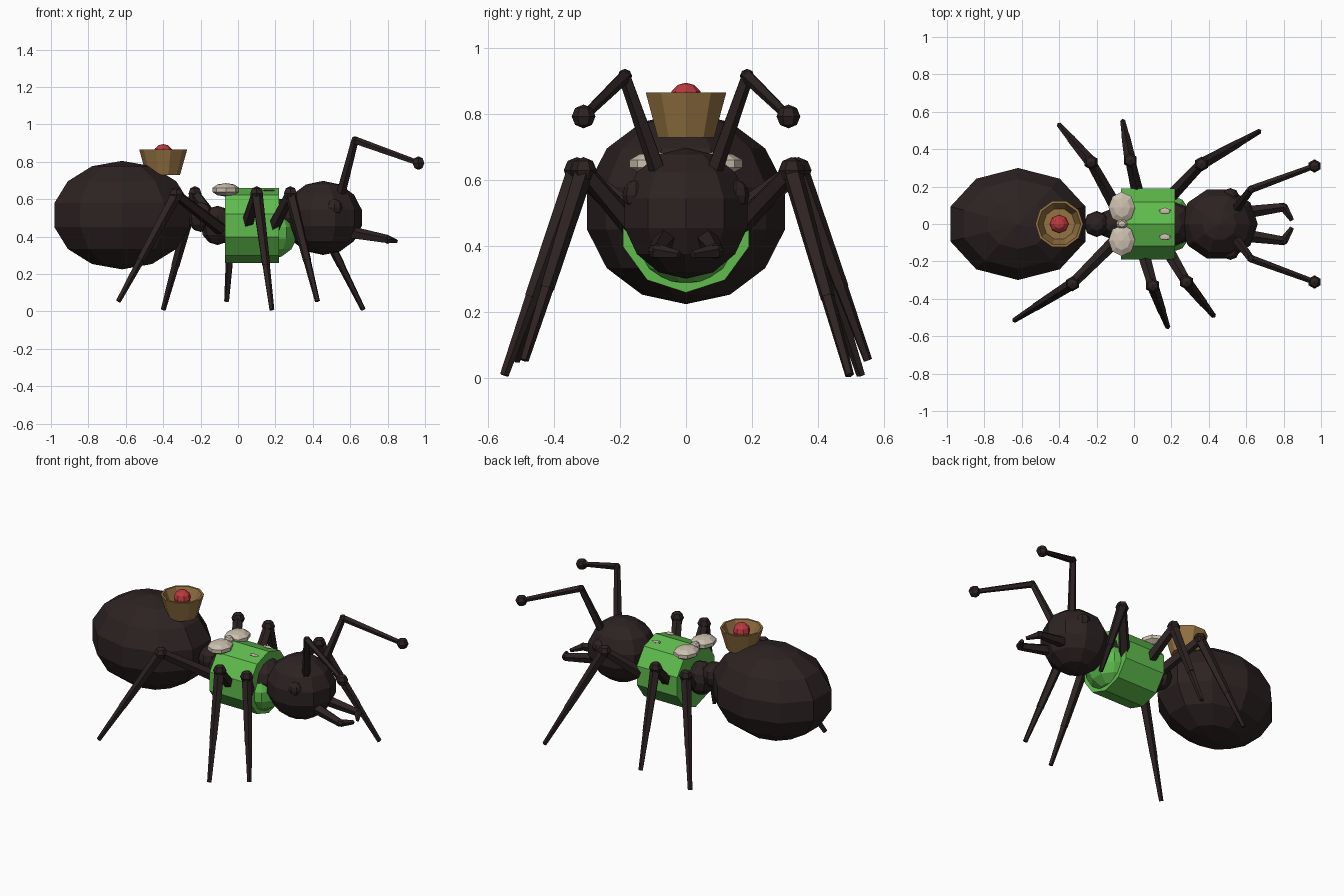
import bpy, bmesh, math
from mathutils import Vector, Matrix

if "Cube" in bpy.data.objects:
    bpy.data.objects.remove(bpy.data.objects["Cube"])


def material(name, rgb):
    m = bpy.data.materials.new(name)
    m.diffuse_color = (*rgb, 1)
    m.use_nodes = True
    m.node_tree.nodes["Principled BSDF"].inputs["Base Color"].default_value = m.diffuse_color
    return m


DARK = material("dark brown shell", (0.026, 0.016, 0.016))
GREEN = material("green shirt", (0.115, 0.50, 0.075))
GOLD = material("dull gold", (0.30, 0.17, 0.055))
RED = material("red gem", (0.50, 0.042, 0.05))
CREAM = material("cream", (0.60, 0.53, 0.43))


def finish(bm, name, mat):
    bmesh.ops.recalc_face_normals(bm, faces=bm.faces)
    me = bpy.data.meshes.new(name)
    bm.to_mesh(me)
    bm.free()
    me.materials.append(mat)
    ob = bpy.data.objects.new(name, me)
    bpy.context.collection.objects.link(ob)
    return ob


def ball(name, centre, radii, mat, segs=10, rings=7, turn=0):
    bm = bmesh.new()
    bmesh.ops.create_uvsphere(bm, u_segments=segs, v_segments=rings, radius=1,
                              matrix=Matrix.Rotation(math.radians(turn), 4, 'Z'))
    bmesh.ops.scale(bm, vec=radii, verts=bm.verts)
    bmesh.ops.translate(bm, vec=centre, verts=bm.verts)
    return finish(bm, name, mat)


def add_rod(bm, a, b, r1, r2, sides=5):
    a, b = Vector(a), Vector(b)
    d = b - a
    m = Matrix.Translation((a + b) / 2) @ d.to_track_quat('Z', 'Y').to_matrix().to_4x4()
    bmesh.ops.create_cone(bm, cap_ends=True, segments=sides, radius1=r1, radius2=r2,
                          depth=d.length, matrix=m)


def add_joint(bm, p, r):
    bmesh.ops.create_uvsphere(bm, u_segments=6, v_segments=4, radius=r,
                              matrix=Matrix.Translation(p))


# Body: abdomen, waist beads, thorax, neck and head
ball("abdomen", (-0.62, 0, 0.515), (0.39, 0.307, 0.29), DARK)
ball("rear_waist", (-0.2, 0, 0.505), (0.07, 0.07, 0.08), DARK, 8, 6)
ball("front_waist", (-0.11, 0, 0.46), (0.09, 0.085, 0.105), DARK, 8, 6)
ball("neck", (0.19, 0, 0.5), (0.13, 0.13, 0.11), DARK, 8, 6)
ball("head", (0.455, 0, 0.5), (0.212, 0.2, 0.198), DARK, turn=18)

# Shirt: ten-sided barrel along the body, with a rounded chest
bm = bmesh.new()
bmesh.ops.create_cone(bm, cap_ends=True, segments=10, radius1=0.2, radius2=0.2, depth=0.29,
                      matrix=Matrix.Translation((0.075, 0, 0.46)) @ Matrix.Rotation(math.pi / 2, 4, 'Y')
                      @ Matrix.Rotation(math.radians(18), 4, 'Z'))
finish(bm, "shirt", GREEN)
ball("shirt_chest", (0.17, 0, 0.42), (0.155, 0.165, 0.14), GREEN, 10, 7)

# Bow on the back: two lobes and a knot
for s, side in ((-1, "right"), (1, "left")):
    ball(side + "_bow_lobe", (-0.065, 0.088 * s, 0.65), (0.075, 0.088, 0.036), CREAM, 8, 5)
    ball(side + "_shirt_button", (0.165, 0.07 * s, 0.648), (0.035, 0.018, 0.005), CREAM, 5, 4)
ball("bow_knot", (-0.065, 0, 0.655), (0.033, 0.028, 0.03), CREAM, 8, 5)

# Crown: flared cup lathed from a profile, with a gem inside
bm = bmesh.new()
profile = [(0.09, 0.73), (0.128, 0.865), (0.115, 0.865), (0.085, 0.79)]
loops = [[bm.verts.new((-0.4 + r * math.cos(i * math.tau / 10), r * math.sin(i * math.tau / 10), z))
          for i in range(10)] for r, z in profile]
for lo, hi in zip(loops, loops[1:]):
    for i in range(10):
        j = (i + 1) % 10
        bm.faces.new((lo[i], lo[j], hi[j], hi[i]))
bm.faces.new(loops[0])
bm.faces.new(loops[-1])
finish(bm, "crown", GOLD)
ball("crown_gem", (-0.4, 0, 0.845), (0.052, 0.05, 0.05), RED, 8, 6)

# Legs: hip, knee and foot positions in mid stride
legs = {
    "right_rear_leg": ((-0.09, -0.08, 0.44), (-0.33, -0.32, 0.625), (-0.64, -0.515, 0.055)),
    "right_middle_leg": ((0.04, -0.12, 0.43), (0.10, -0.33, 0.63), (0.18, -0.55, 0.01)),
    "right_front_leg": ((0.18, -0.14, 0.43), (0.28, -0.31, 0.63), (0.425, -0.49, 0.055)),
    "left_rear_leg": ((-0.09, 0.08, 0.44), (-0.23, 0.33, 0.63), (-0.40, 0.53, 0.01)),
    "left_middle_leg": ((0.03, 0.12, 0.43), (-0.02, 0.34, 0.63), (-0.06, 0.55, 0.055)),
    "left_front_leg": ((0.18, 0.13, 0.43), (0.36, 0.32, 0.63), (0.67, 0.495, 0.01)),
}
for name, (hip, knee, foot) in legs.items():
    bm = bmesh.new()
    ankle = Vector(knee).lerp(Vector(foot), 0.62)
    add_rod(bm, hip, knee, 0.036, 0.028)
    add_joint(bm, knee, 0.04)
    add_rod(bm, knee, ankle, 0.032, 0.023)
    add_rod(bm, ankle, foot, 0.021, 0.014)
    finish(bm, name, DARK)

# Mirrored head parts: eyes, antennae and jaws
for s, side in ((-1, "right"), (1, "left")):
    ball(side + "_eye", (0.515, 0.152 * s, 0.555), (0.046, 0.04, 0.046), DARK, 8, 6)

    bm = bmesh.new()
    elbow, tip = (0.625, 0.185 * s, 0.915), (0.965, 0.31 * s, 0.793)
    add_rod(bm, (0.55, 0.085 * s, 0.63), elbow, 0.026, 0.02)
    add_joint(bm, elbow, 0.022)
    add_rod(bm, elbow, tip, 0.021, 0.015)
    add_joint(bm, tip, 0.036)
    finish(bm, side + "_antenna", DARK)

    bm = bmesh.new()
    bend = (0.80, 0.09 * s, 0.385)
    add_rod(bm, (0.58, 0.06 * s, 0.425), bend, 0.036, 0.024)
    add_joint(bm, bend, 0.024)
    add_rod(bm, bend, (0.845, 0.02 * s, 0.375), 0.024, 0.012)
    finish(bm, side + "_jaw", DARK)
